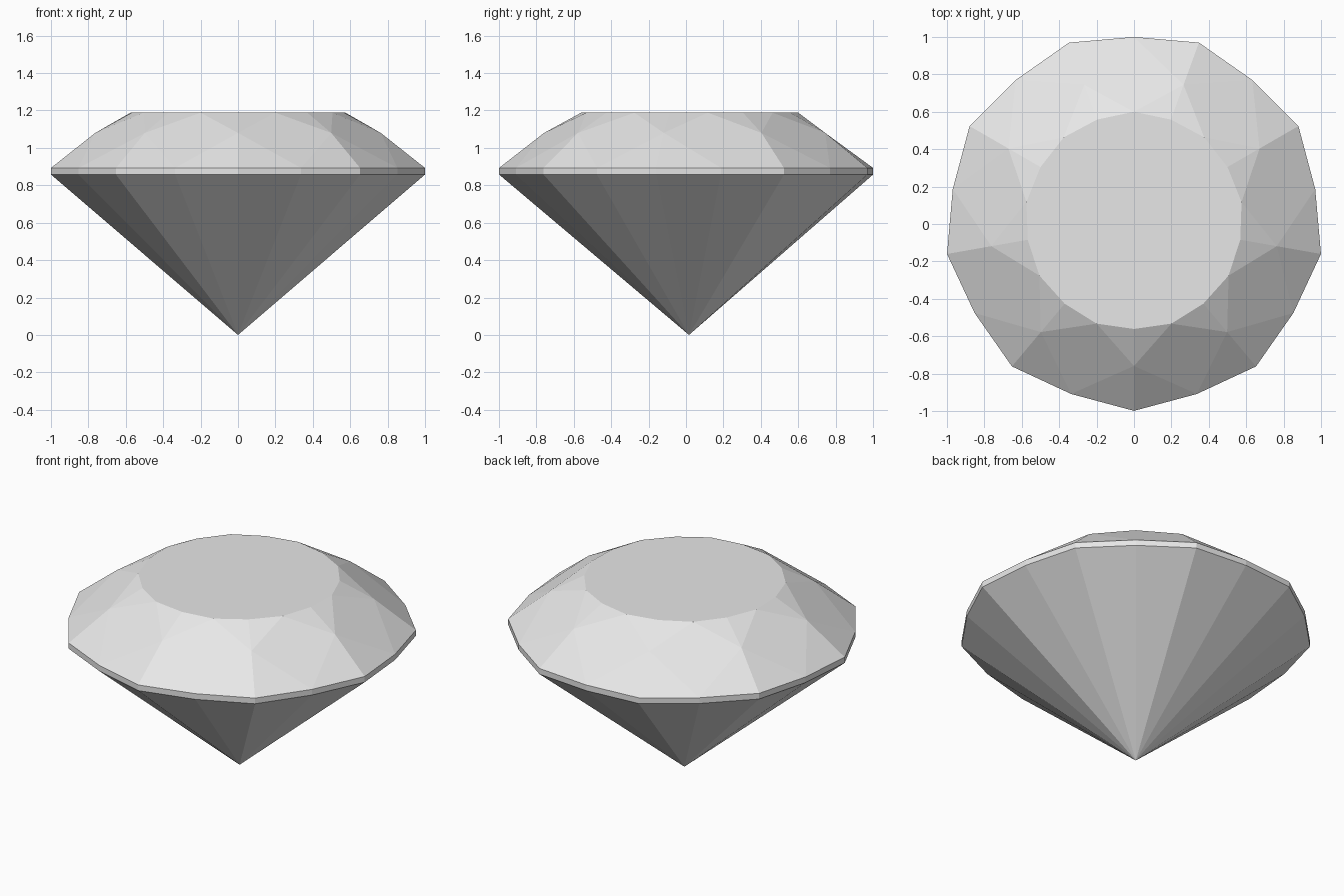
import bpy
import bmesh
from math import sin, cos, radians

cube = bpy.data.objects.get("Cube")
if cube:
    bpy.data.objects.remove(cube, do_unlink=True)

MAINS = 9                 # main facets around the stone
SIDES = MAINS * 2
CENTRE_Y = 0.016          # an odd-sided stone sits slightly off its bounding box

bm = bmesh.new()


def vert(step, radius, z):
    """Vertex at a step around the stone, starting at the front."""
    a = radians(360 / SIDES * step)
    return bm.verts.new((radius * sin(a), CENTRE_Y - radius * cos(a), z))


def ring(even_radius, odd_radius, z):
    return [vert(i, odd_radius if i % 2 else even_radius, z) for i in range(SIDES)]


culet = vert(0, 0, 0)
girdle_low = ring(1.015, 0.984, 0.857)
girdle_top = ring(1.015, 0.984, 0.893)
table = ring(0.577, 0.584, 1.188)
crown = [vert(i * 2, 0.775, 1.08) for i in range(MAINS)]

# Table, girdle band and pavilion
bm.faces.new(table)
for i in range(SIDES):
    j = (i + 1) % SIDES
    bm.faces.new((girdle_low[i], girdle_low[j], girdle_top[j], girdle_top[i]))
    bm.faces.new((culet, girdle_low[j], girdle_low[i]))

# Crown: kites between paired star facets and paired girdle facets
for k in range(MAINS):
    i = 2 * k
    mid, after = crown[k], crown[(k + 1) % MAINS]
    bm.faces.new((mid, girdle_top[i + 1], after, table[i + 1]))
    for j in (i - 1, i + 1):
        bm.faces.new((mid, girdle_top[i], girdle_top[j]))
        bm.faces.new((mid, table[i], table[j]))

bmesh.ops.recalc_face_normals(bm, faces=bm.faces)
mesh = bpy.data.meshes.new("cut_gem")
bm.to_mesh(mesh)
bm.free()

# Single pale grey material, flat shaded
grey = bpy.data.materials.new("pale_grey")
grey.use_nodes = True
colour = (0.8, 0.8, 0.8, 1)
grey.diffuse_color = colour
grey.node_tree.nodes["Principled BSDF"].inputs["Base Color"].default_value = colour
mesh.materials.append(grey)

gem = bpy.data.objects.new("cut_gem", mesh)
bpy.context.collection.objects.link(gem)
